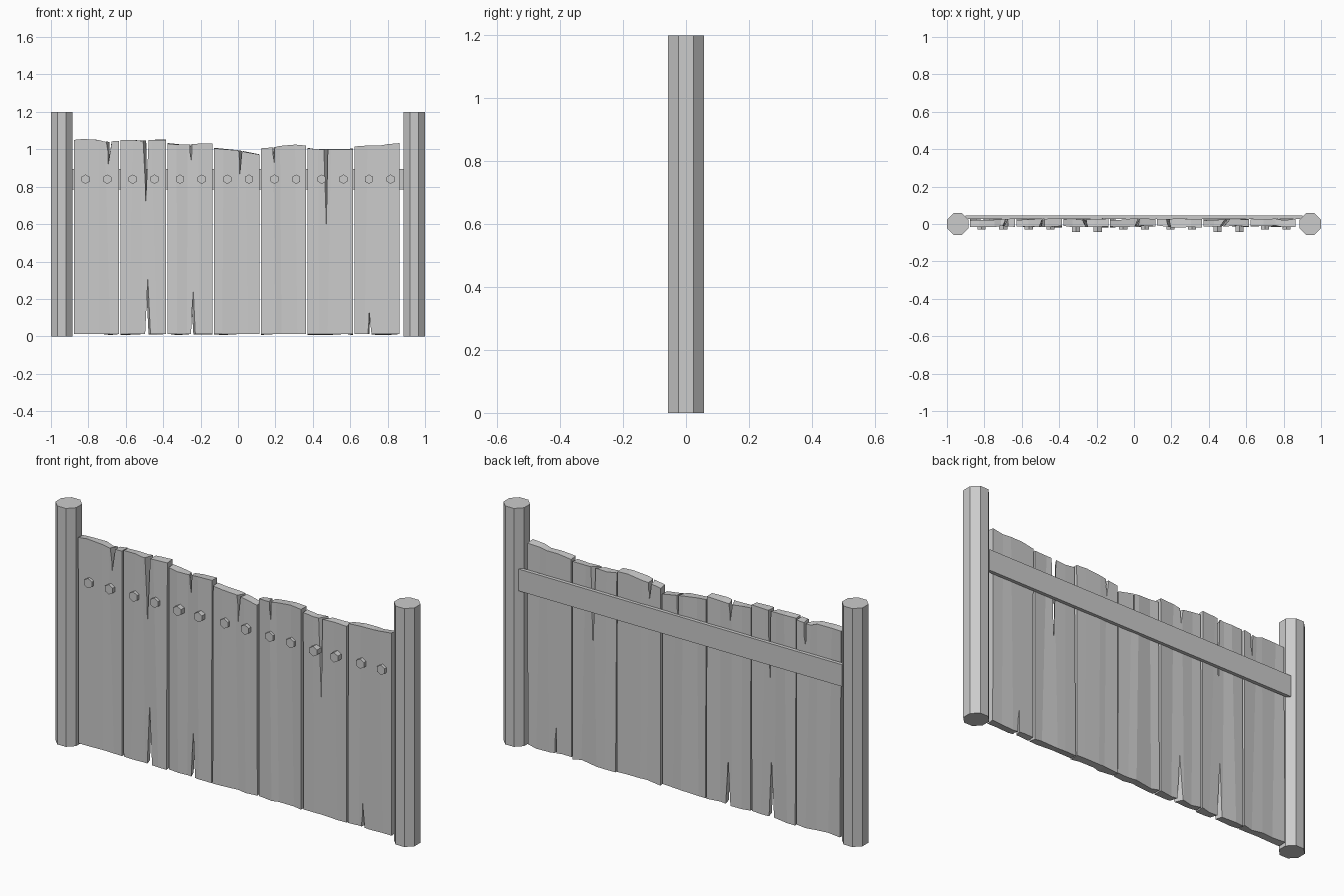
import bpy, bmesh, math, random
from mathutils import Matrix

if "Cube" in bpy.data.objects:
    bpy.data.objects.remove(bpy.data.objects["Cube"])

random.seed(4)


def make_object(name, bm):
    bmesh.ops.recalc_face_normals(bm, faces=bm.faces)
    mesh = bpy.data.meshes.new(name)
    bm.to_mesh(mesh)
    bm.free()
    ob = bpy.data.objects.new(name, mesh)
    bpy.context.collection.objects.link(ob)
    return ob


def prism(name, sides, radius, depth, matrix):
    bm = bmesh.new()
    bmesh.ops.create_cone(bm, cap_ends=True, segments=sides, radius1=radius,
                          radius2=radius, depth=depth, matrix=matrix)
    return make_object(name, bm)


def loft(name, rings):
    """Skin a list of equal closed rings and cap both ends."""
    bm = bmesh.new()
    vs = [[bm.verts.new(p) for p in ring] for ring in rings]
    n = len(rings[0])
    for a, b in zip(vs, vs[1:]):
        for i in range(n):
            bm.faces.new((a[i], a[(i + 1) % n], b[(i + 1) % n], b[i]))
    bm.faces.new(vs[0])
    bm.faces.new(vs[-1])
    return make_object(name, bm)


def plank(name, x0, x1, tops):
    """Board made of five warped columns, each ring a vertical slice."""
    n = len(tops)
    rings = []
    for i, top in enumerate(tops):
        inner = 0 < i < n - 1
        x = x0 + (x1 - x0) * i / (n - 1)
        corners = [(-0.013, 0.012), (-0.013, top), (0.025, top), (0.025, 0.012)]
        shift = [random.uniform(-0.018, 0.018) * inner for _ in range(2)]
        ring = []
        for k, (y, z) in enumerate(corners):
            dx = shift[0] if k in (0, 3) else shift[1]
            ring.append((x + dx, y + random.uniform(-0.006, 0.006),
                         z + (random.uniform(-0.006, 0.004) if k > 1 else 0)))
        rings.append(ring)
    return loft(name, rings)


def split(board, xf, wf, xb, wb, tip, at_top=True):
    """Cut a V-shaped crack, skewed from the front to the back face."""
    end = 1.12 if at_top else -0.08
    edge = 1.03 if at_top else 0.01
    grow = (end - tip) / (edge - tip)
    rings = []
    for y, x, w in ((-0.04, xf, wf), (0.05, xb, wb)):
        rings.append([(x - w * grow / 2, y, end), (x + w * grow / 2, y, end), (x, y, tip)])
    cutter = loft("crack_cutter", rings)
    cutter.hide_render = True
    mod = board.modifiers.new("crack", 'BOOLEAN')
    mod.operation = 'DIFFERENCE'
    mod.solver = 'EXACT'
    mod.object = cutter
    dg = bpy.context.evaluated_depsgraph_get()
    mesh = bpy.data.meshes.new_from_object(board.evaluated_get(dg))
    board.modifiers.clear()
    board.data = mesh
    bpy.data.objects.remove(cutter)


# Octagonal posts
for side, s in (("left", -1), ("right", 1)):
    prism(side + "_post", 8, 0.0575 / math.cos(math.pi / 8), 1.2,
          Matrix.Translation((s * 0.9425, 0, 0.6)) @ Matrix.Rotation(math.pi / 8, 4, 'Z'))

# Back rail
loft("back_rail", [[(x, 0.027, 0.785), (x, 0.045, 0.785), (x, 0.045, 0.895), (x, 0.027, 0.895)]
                   for x in (-0.9, 0.9)])

# Boards, with their top outlines from left to right
outlines = [
    (1.05, 1.055, 1.05, 1.04, 1.045),
    (1.05, 1.05, 1.045, 1.05, 1.05),
    (1.03, 1.025, 1.025, 1.03, 1.03),
    (1.005, 1.0, 0.995, 0.985, 0.972),
    (1.005, 1.01, 1.018, 1.025, 1.02),
    (1.005, 1.0, 1.0, 1.0, 1.0),
    (1.015, 1.02, 1.02, 1.027, 1.033)]
boards = []
for i, tops in enumerate(outlines):
    x0 = -0.878 + i * 0.25
    boards.append(plank(f"plank_{i + 1}", x0, x0 + 0.242, tops))

# Cracks: board, front x and width, back x and width, tip height, top or bottom
for i, xf, wf, xb, wb, tip, up in (
        (0, -0.70, 0.035, -0.68, 0.004, 0.92, True),
        (1, -0.50, 0.032, -0.48, 0.008, 0.70, True),
        (1, -0.475, 0.028, -0.50, 0.028, 0.31, False),
        (2, -0.23, 0.02, -0.26, 0.03, 0.245, False),
        (2, -0.24, 0.004, -0.27, 0.03, 0.93, True),
        (3, 0.00, 0.03, 0.03, 0.004, 0.86, True),
        (4, 0.20, 0.004, 0.18, 0.03, 0.92, True),
        (5, 0.45, 0.02, 0.52, 0.03, 0.59, True),
        (6, 0.695, 0.028, 0.71, 0.004, 0.14, False)):
    split(boards[i], xf, wf, xb, wb, tip, up)

# Hexagonal bolts, two per board
for i in range(7):
    front = -0.042 if i in (2, 5) else -0.03
    for j, dx in enumerate((-0.058, 0.058)):
        x = -0.757 + i * 0.2525 + dx
        prism(f"bolt_{i * 2 + j + 1}", 6, 0.025, 0.01 - front,
              Matrix.Translation((x, (front + 0.01) / 2, 0.84)) @ Matrix.Rotation(math.pi / 2, 4, 'X'))
